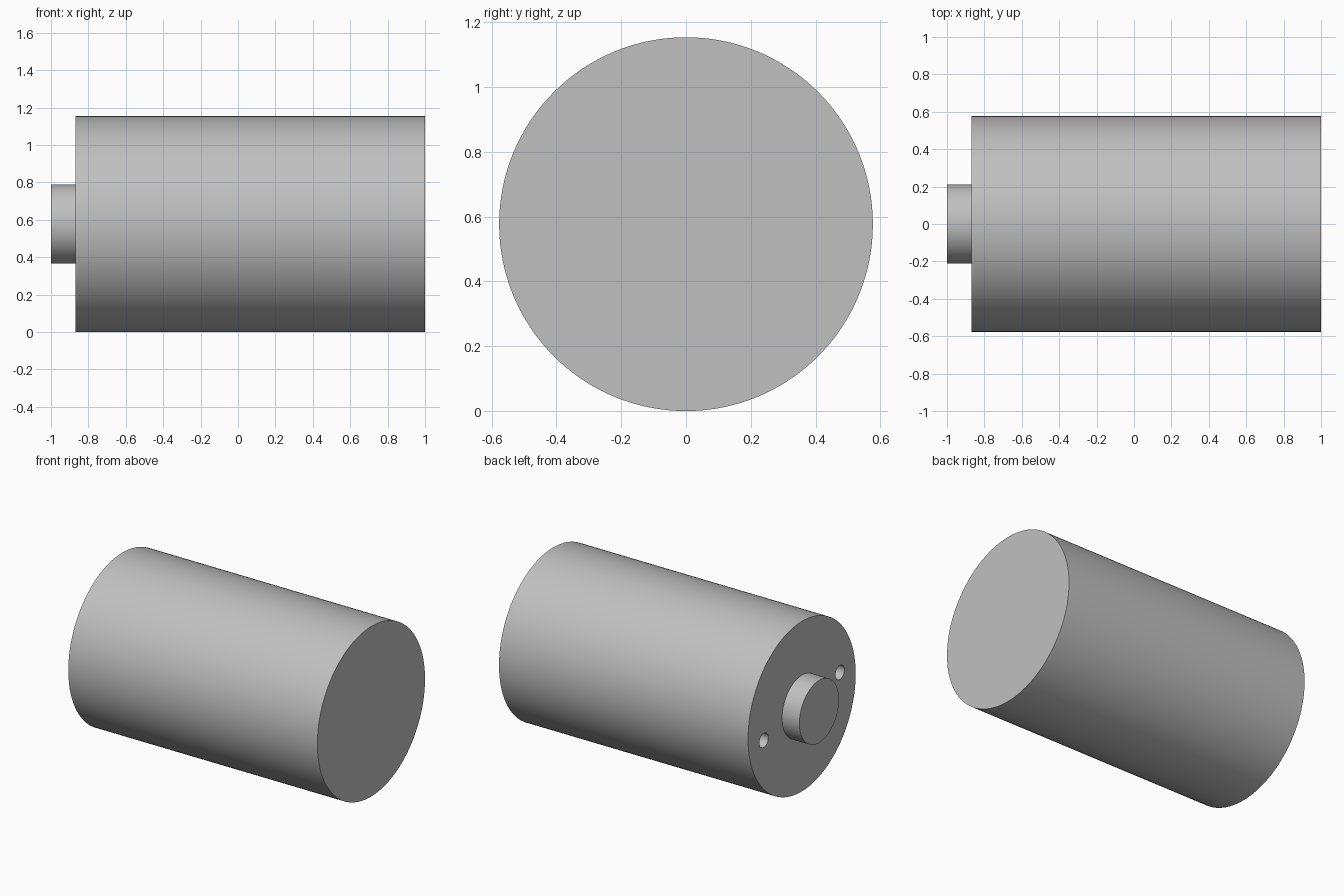
import bpy
import math
from mathutils import Matrix

default = bpy.data.objects.get("Cube")
if default:
    bpy.data.objects.remove(default, do_unlink=True)

RADIUS = 0.577
FACE_X = -0.87          # drilled end of the body

grey = bpy.data.materials.new("plain grey")
grey.use_nodes = True
colour = (0.53, 0.53, 0.53, 1)
grey.diffuse_color = colour
grey.node_tree.nodes["Principled BSDF"].inputs["Base Color"].default_value = colour


def rod(name, x0, x1, radius, y=0.0, z=RADIUS, sides=128):
    """Cylinder lying along x."""
    bpy.ops.mesh.primitive_cylinder_add(vertices=sides, radius=radius, depth=x1 - x0)
    obj = bpy.context.object
    obj.name = obj.data.name = name
    obj.data.transform(Matrix.Translation(((x0 + x1) / 2, y, z))
                       @ Matrix.Rotation(math.pi / 2, 4, "Y"))
    obj.data.materials.append(grey)
    return obj


def combine(target, tool, operation):
    """Apply a boolean and discard the tool."""
    mod = target.modifiers.new(operation.title(), "BOOLEAN")
    mod.operation, mod.object, mod.solver = operation, tool, "EXACT"
    bpy.context.view_layer.objects.active = target
    bpy.ops.object.modifier_apply(modifier=mod.name)
    bpy.data.objects.remove(tool, do_unlink=True)


# Main cylinder with the round boss on its end
body = rod("cylinder_body", FACE_X, 1, RADIUS)
combine(body, rod("end_boss", -1, FACE_X + 0.1, 0.212), "UNION")

# Two opposite blind holes beside the boss
for side in (-1, 1):
    hole = rod("hole_cutter", FACE_X - 0.05, FACE_X + 0.25, 0.048,
               y=side * 0.408, z=RADIUS - side * 0.075, sides=48)
    hole.hide_render = True
    combine(body, hole, "DIFFERENCE")

# Smooth walls, crisp rims
bpy.ops.object.select_all(action="DESELECT")
body.select_set(True)
bpy.context.view_layer.objects.active = body
bpy.ops.object.shade_smooth_by_angle(angle=math.radians(30))
